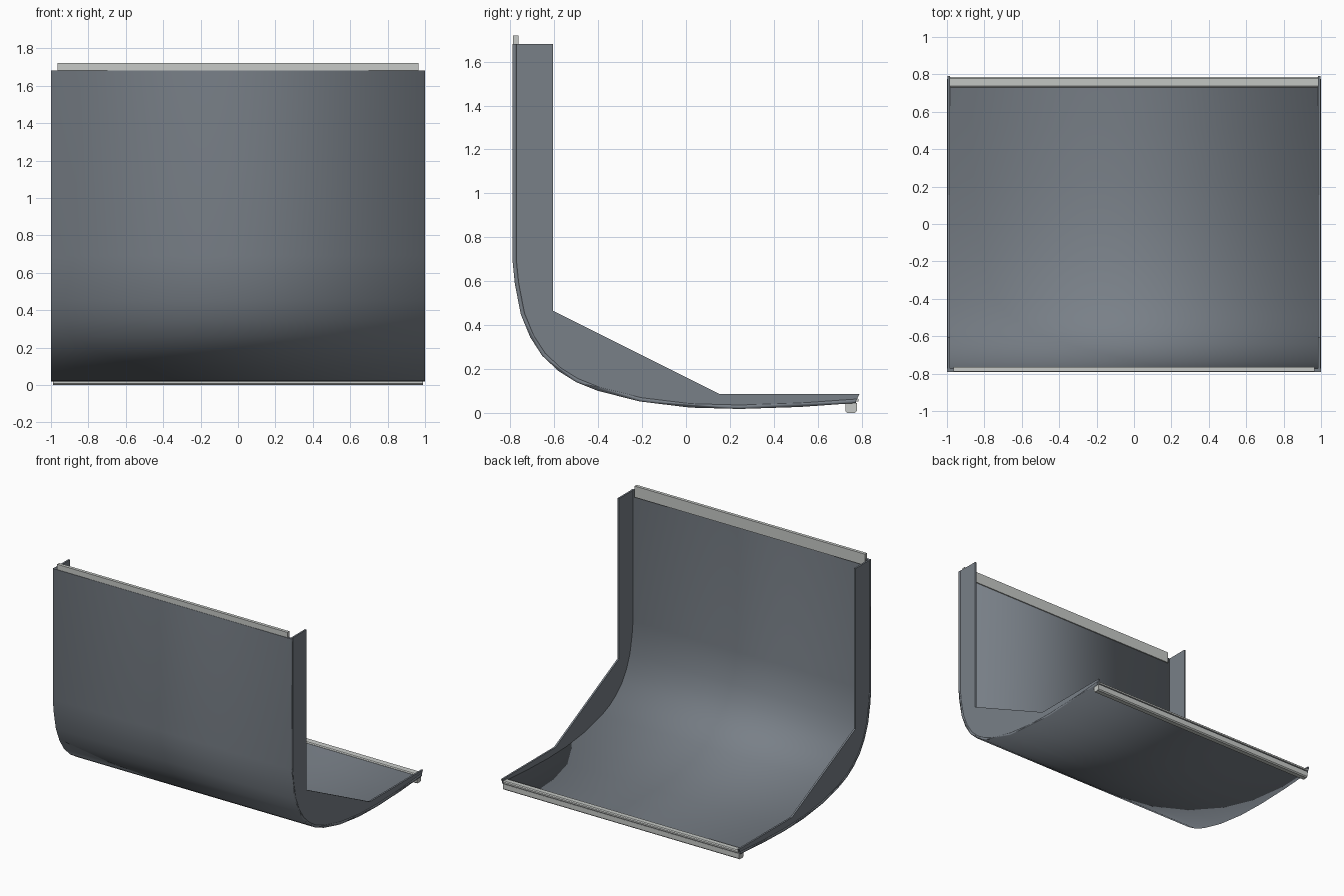
import bpy
import bmesh
from mathutils import Vector

cube = bpy.data.objects.get("Cube")
if cube:
    bpy.data.objects.remove(cube, do_unlink=True)


def material(name, rgb):
    mat = bpy.data.materials.new(name)
    mat.use_nodes = True
    color = (*rgb, 1.0)
    mat.diffuse_color = color
    mat.node_tree.nodes["Principled BSDF"].inputs["Base Color"].default_value = color
    return mat


slate = material("slate_grey", (0.19, 0.215, 0.245))
silver = material("light_silver", (0.57, 0.59, 0.57))


def extrude_x(name, outline, x0, x1, mat):
    """Extrude a closed (y, z) outline between x0 and x1."""
    bm = bmesh.new()
    face = bm.faces.new([bm.verts.new((x0, y, z)) for y, z in outline])
    ext = bmesh.ops.extrude_face_region(bm, geom=[face])
    moved = [v for v in ext["geom"] if isinstance(v, bmesh.types.BMVert)]
    bmesh.ops.translate(bm, verts=moved, vec=(x1 - x0, 0, 0))
    bmesh.ops.recalc_face_normals(bm, faces=bm.faces)
    mesh = bpy.data.meshes.new(name)
    bm.to_mesh(mesh)
    bm.free()
    mesh.materials.append(mat)
    obj = bpy.data.objects.new(name, mesh)
    bpy.context.collection.objects.link(obj)
    return obj


def box(y0, y1, z0, z1):
    return [(y0, z0), (y1, z0), (y1, z1), (y0, z1)]


def offset(path, dist):
    """Shift an open path sideways to its left."""
    result = []
    for i, p in enumerate(path):
        a, b = path[max(i - 1, 0)], path[min(i + 1, len(path) - 1)]
        t = (Vector(b) - Vector(a)).normalized()
        result.append((p[0] - t.y * dist, p[1] + t.x * dist))
    return result


# Outer profile of the bent sheet, from the top of the front to the rear lip
outer = [(-0.79, 1.68), (-0.79, 0.69), (-0.78, 0.59), (-0.753, 0.45),
         (-0.71, 0.345), (-0.655, 0.26), (-0.58, 0.19), (-0.50, 0.14),
         (-0.40, 0.10), (-0.21, 0.052), (0.02, 0.024), (0.245, 0.018),
         (0.52, 0.027), (0.775, 0.045)]
inner = offset(outer, 0.018)
inner[0] = (inner[0][0], outer[0][1])

# Bent sheet: smooth all round, with flat caps at its two free edges
sheet = extrude_x("curved_panel", outer + inner[::-1], -1, 1, slate)
for poly in sheet.data.polygons:
    at_top = poly.normal.z > 0.95 and poly.center.z > 1.6
    at_rear = poly.normal.y > 0.8 and poly.center.y > 0.7
    poly.use_smooth = not (at_top or at_rear)

# Side flanges
middle = offset(outer, 0.009)
flange = [(-0.605, 1.68), (-0.605, 0.465), (0.155, 0.085), (0.79, 0.085)]
for side, label in ((-1, "right"), (1, "left")):
    extrude_x(label + "_flange", middle[::-1] + flange,
              side * 0.985, side * 0.998, slate)

# Sealing strip standing above the front edge
extrude_x("top_strip", box(-0.788, -0.764, 1.635, 1.72), -0.965, 0.965, silver)

# Rear lip: a thin strip on the sheet and a bar below it
extrude_x("rear_lip_strip", [(0.73, 0.05), (0.785, 0.052), (0.785, 0.064),
                             (0.778, 0.07), (0.737, 0.068), (0.73, 0.062)],
          -0.985, 0.985, silver)
extrude_x("rear_lip_bar", [(0.727, 0.043), (0.727, 0.008), (0.735, 0.0),
                           (0.77, 0.0), (0.778, 0.008), (0.778, 0.045)],
          -0.99, 0.99, silver)

for name in ("rear_lip_strip", "rear_lip_bar"):
    obj = bpy.data.objects[name]
    bpy.ops.object.select_all(action="DESELECT")
    obj.select_set(True)
    bpy.context.view_layer.objects.active = obj
    bpy.ops.object.shade_smooth_by_angle()
